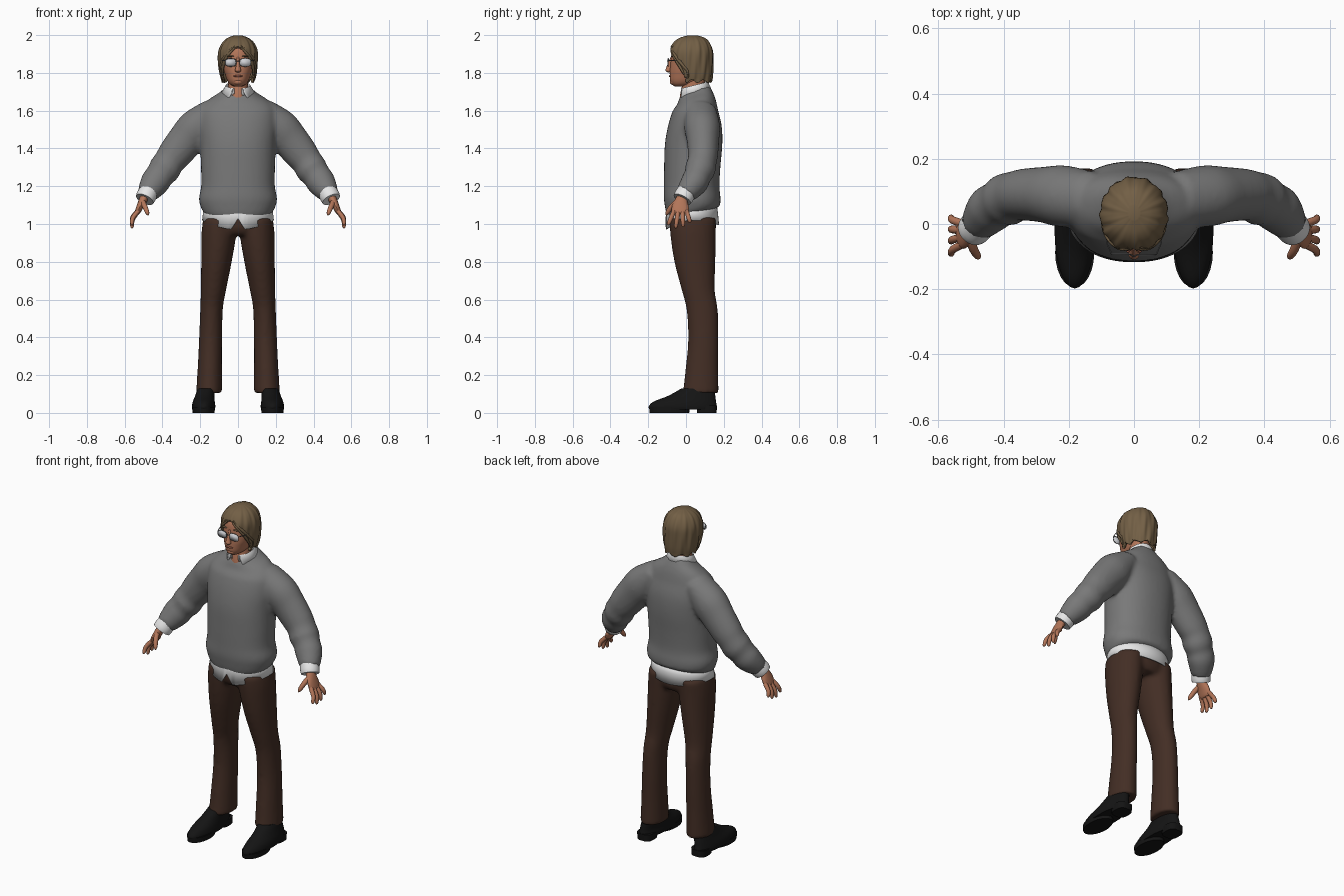
import bpy, bmesh, math
from mathutils import Vector, Matrix

cube = bpy.data.objects.get("Cube")
if cube:
    bpy.data.objects.remove(cube, do_unlink=True)


def material(name, *rgb):
    mat = bpy.data.materials.new(name)
    mat.use_nodes = True
    mat.diffuse_color = (*rgb, 1)
    mat.node_tree.nodes["Principled BSDF"].inputs["Base Color"].default_value = (*rgb, 1)
    return mat


grey_wool = material("grey wool", .19, .19, .19)
white_cotton = material("white cotton", .8, .8, .8)
brown_cloth = material("brown cloth", .056, .027, .018)
black_leather = material("black leather", .007, .007, .007)
skin = material("skin", .45, .18, .1)
lip_red = material("lip", .3, .1, .065)
hair_brown = material("hair", .17, .115, .06)
lens_grey = material("lens", .62, .63, .66)
frame_grey = material("frame", .12, .12, .12)


def smooth_sections(sections, steps):
    """Catmull-Rom interpolation through (x, y, z, radius_a, radius_b) sections."""
    result = []
    last = len(sections) - 1
    for i in range(last):
        before, start = sections[max(i - 1, 0)], sections[i]
        end, after = sections[i + 1], sections[min(i + 2, last)]
        for s in range(steps):
            t = s / steps
            result.append([b + t / 2 * (c - a + t * (2 * a - 5 * b + 4 * c - d + t * (3 * (b - c) + d - a)))
                           for a, b, c, d in zip(before, start, end, after)])
    return result + [list(sections[last])]


def loft(bm, sections, sides=24, power=2, upright=True, steps=4, cap_start=True, side=1):
    """Skin rings along the sections; upright rings are level, others follow the path."""
    rows = smooth_sections(sections, steps)
    centres = [Vector((side * r[0], r[1], r[2])) for r in rows]
    rings = []
    for i, row in enumerate(rows):
        u, v = Vector((1, 0, 0)), Vector((0, 1, 0))
        if not upright:
            tangent = (centres[min(i + 1, len(rows) - 1)] - centres[max(i - 1, 0)]).normalized()
            u = (v - tangent * v.dot(tangent)).normalized()
            v = tangent.cross(u)
        ring = []
        for k in range(sides):
            angle = math.tau * k / sides
            c, s = math.cos(angle), math.sin(angle)
            p = math.copysign(abs(c) ** (2 / power), c) * row[3]
            q = math.copysign(abs(s) ** (2 / power), s) * row[4]
            ring.append(bm.verts.new(centres[i] + u * p + v * q))
        rings.append(ring)
    for low, high in zip(rings, rings[1:]):
        for k in range(sides):
            n = (k + 1) % sides
            bm.faces.new((low[k], low[n], high[n], high[k]))
    if cap_start:
        bm.faces.new(rings[0][::-1])
    bm.faces.new(rings[-1])


def finish(name, bm, mat, voxel=0, thickness=0):
    bmesh.ops.recalc_face_normals(bm, faces=bm.faces)
    mesh = bpy.data.meshes.new(name)
    bm.to_mesh(mesh)
    bm.free()
    mesh.materials.append(mat)
    obj = bpy.data.objects.new(name, mesh)
    bpy.context.collection.objects.link(obj)
    bpy.context.view_layer.objects.active = obj
    obj.select_set(True)
    bpy.ops.object.shade_smooth_by_angle(angle=math.radians(45))
    obj.select_set(False)
    if voxel:
        remesh = obj.modifiers.new("Fuse", "REMESH")
        remesh.mode = "VOXEL"
        remesh.voxel_size = voxel
        remesh.use_smooth_shade = True
        relax = obj.modifiers.new("Relax", "SMOOTH")
        relax.iterations = 4
    if thickness:
        obj.modifiers.new("Thickness", "SOLIDIFY").thickness = thickness
    return obj


def blob(name, mat, centre, scale):
    bm = bmesh.new()
    matrix = Matrix.Translation(centre) @ Matrix.Diagonal((*scale, 1))
    bmesh.ops.create_uvsphere(bm, u_segments=16, v_segments=8, radius=1, matrix=matrix)
    finish(name, bm, mat)


def cord(name, mat, points, depth, cyclic=False, tapered=False):
    curve = bpy.data.curves.new(name, "CURVE")
    curve.dimensions = "3D"
    curve.bevel_depth, curve.bevel_resolution, curve.use_fill_caps = depth, 2, True
    spline = curve.splines.new("POLY")
    spline.points.add(len(points) - 1)
    spline.use_cyclic_u, spline.use_smooth = cyclic, True
    for i, (knot, point) in enumerate(zip(spline.points, points)):
        knot.co = (*point, 1)
        if tapered:
            knot.radius = .25 + math.sin(math.pi * i / (len(points) - 1))
    curve.materials.append(mat)
    bpy.context.collection.objects.link(bpy.data.objects.new(name, curve))


# Sweater: torso and sleeves fused into one skin
bm = bmesh.new()
loft(bm, [(0, .03, 1.045, .17, .12), (0, .035, 1.07, .19, .14), (0, .033, 1.13, .207, .15),
          (0, .03, 1.2, .195, .147), (0, .033, 1.3, .196, .149), (0, .04, 1.42, .2, .152),
          (0, .047, 1.52, .208, .142), (0, .05, 1.6, .2, .12), (0, .055, 1.65, .165, .1),
          (0, .05, 1.69, .1, .085), (0, .05, 1.71, .078, .073)], sides=40, power=2.2)
for v in bm.verts:
    if v.co.z > 1.6:
        v.co.z += (v.co.y - .05) * .3 * (v.co.z - 1.6) / .1
    elif v.co.z < 1.1:
        v.co.z += v.co.y * .2 * (1.1 - v.co.z) / .05
for side in (1, -1):
    loft(bm, [(.13, .075, 1.6, .085, .07), (.215, .085, 1.515, .095, .1), (.275, .09, 1.445, .086, .097),
              (.335, .09, 1.37, .08, .09), (.365, .085, 1.33, .077, .082), (.39, .075, 1.29, .081, .085),
              (.415, .062, 1.257, .072, .076), (.44, .045, 1.22, .073, .077), (.47, .01, 1.175, .06, .062),
              (.482, -.005, 1.155, .05, .052)], upright=False, side=side)
finish("sweater", bm, grey_wool, voxel=.012)

# Trousers: hips and legs fused
bm = bmesh.new()
loft(bm, [(0, .04, .94, .15, .1), (0, .037, .98, .182, .122), (0, .035, 1.09, .175, .12)], sides=32)
for side in (1, -1):
    loft(bm, [(.1, .037, 1.03, .085, .122), (.101, .037, .95, .092, .121), (.114, .047, .8, .081, .109),
              (.13, .065, .65, .067, .088), (.14, .085, .55, .06, .083), (.145, .092, .4, .061, .08),
              (.149, .085, .25, .064, .086), (.153, .078, .105, .069, .095)], side=side)
finish("trousers", bm, brown_cloth, voxel=.012)

# Shirt tail with curved hem and a front notch
bm = bmesh.new()
loft(bm, [(0, .033, 1.02, .19, .142), (0, .033, 1.1, .18, .13)], sides=64, steps=2)
bmesh.ops.delete(bm, geom=[f for f in bm.faces if len(f.verts) > 4], context="FACES_ONLY")
for v in bm.verts:
    if v.co.z < 1.03:
        front = (.033 - v.co.y) / .142
        v.co.z -= .05 * front ** 2 if front > 0 else .025 * front ** 2
        if front > 0:
            v.co.z += .06 * max(0, 1 - abs(v.co.x) / .035)
finish("shirt_tail", bm, white_cotton, thickness=.005)

# Shirt collar: stand folded over into pointed flaps
bm = bmesh.new()
count, rows = 32, []
for i in range(count + 1):
    f = i / count * 2 - 1
    row = []
    for gap, rx, ry, drop in ((.3, .062, .07, .05), (.3, .064, .072, 0), (.62, .086, .088, .035)):
        angle = f * (math.pi - gap)
        height = 1.735 + .018 * math.cos(angle) - drop
        if gap > .5:
            height -= .02 * abs(f) ** 8
        row.append(bm.verts.new((rx * math.sin(angle), .045 + ry * math.cos(angle), height)))
    rows.append(row)
for a, b in zip(rows, rows[1:]):
    for j in range(2):
        bm.faces.new((a[j], b[j], b[j + 1], a[j + 1]))
finish("shirt_collar", bm, white_cotton, thickness=.005)

for side, label in ((1, "left"), (-1, "right")):
    # Cuff
    bm = bmesh.new()
    loft(bm, [(.465, .012, 1.185, .05, .05), (.485, -.01, 1.148, .053, .053), (.494, -.02, 1.13, .05, .05)],
         upright=False, side=side)
    finish(label + "_cuff", bm, white_cotton)

    # Hand: palm, four fingers and thumb
    bm = bmesh.new()
    loft(bm, [(.485, -.01, 1.16, .026, .022), (.503, -.024, 1.125, .034, .022), (.52, -.03, 1.09, .045, .018),
              (.533, -.031, 1.06, .042, .014), (.536, -.031, 1.052, .03, .007)], sides=16, upright=False, side=side)
    for base, tip, length in ((-.063, -.095, .075), (-.041, -.055, .092), (-.019, -.015, .085), (.002, .022, .062)):
        points = [(.528 + .034 * math.sin(t * 2), base + (tip - base) * t, 1.07 - length * t) for t in (0, .5, .9, 1)]
        loft(bm, [(*p, r, r) for p, r in zip(points, (.0125, .012, .0095, .003))],
             sides=10, upright=False, steps=3, side=side)
    loft(bm, [(.507, -.04, 1.125, .014, .014), (.492, -.078, 1.09, .014, .014),
              (.48, -.098, 1.06, .011, .011), (.475, -.105, 1.047, .003, .003)],
         sides=10, upright=False, side=side)
    finish(label + "_hand", bm, skin)

    # Shoe: upper, front sole and heel
    bm = bmesh.new()
    loft(bm, [(.182, -.017, .018, .06, .176), (.182, -.017, .035, .062, .18), (.181, -.006, .06, .058, .165),
              (.176, .03, .09, .051, .125), (.168, .062, .13, .046, .085)], sides=28, side=side)
    loft(bm, [(.182, -.088, 0, .058, .105), (.182, -.088, .03, .06, .107)], steps=1, side=side)
    loft(bm, [(.18, .11, 0, .046, .052), (.18, .11, .04, .048, .054)], steps=1, power=3, side=side)
    finish(label + "_shoe", bm, black_leather)

# Neck and head
bm = bmesh.new()
loft(bm, [(0, .025, 1.63, .06, .06), (0, .03, 1.68, .055, .062), (0, .04, 1.74, .052, .06), (0, .04, 1.8, .055, .06)])
finish("neck", bm, skin)
bm = bmesh.new()
loft(bm, [(0, -.03, 1.728, .02, .03), (0, -.012, 1.74, .042, .062), (0, .002, 1.76, .057, .086),
          (0, .01, 1.79, .068, .096), (0, .015, 1.82, .077, .1), (0, .02, 1.87, .083, .1),
          (0, .025, 1.92, .082, .097), (0, .03, 1.96, .06, .068), (0, .03, 1.975, .02, .02)], sides=32, power=2.15)
finish("head", bm, skin)
bm = bmesh.new()
loft(bm, [(0, -.088, 1.803, .008, .008), (0, -.093, 1.812, .017, .016), (0, -.09, 1.83, .012, .014),
          (0, -.08, 1.865, .008, .01), (0, -.075, 1.885, .006, .006)], sides=16)
finish("nose", bm, skin)
blob("lips", lip_red, (0, -.083, 1.783), (.024, .008, .006))
blob("chin", skin, (0, -.066, 1.752), (.026, .02, .016))

# Glasses and eyebrows
for side, label in ((1, "left"), (-1, "right")):
    blob(label + "_eyebrow", hair_brown, (side * .038, -.07, 1.889), (.022, .009, .004))
    outline = []
    for k in range(24):
        c, s = math.cos(math.tau * k / 24), math.sin(math.tau * k / 24)
        outline.append((side * .039 + .029 * math.copysign(abs(c) ** .7, c), -.094,
                        1.855 + .021 * math.copysign(abs(s) ** .7, s)))
    bm = bmesh.new()
    bm.faces.new([bm.verts.new(p) for p in outline])
    finish(label + "_lens", bm, lens_grey, thickness=.003)
    cord(label + "_rim", frame_grey, outline, .0018, cyclic=True)
    cord(label + "_temple", frame_grey, [(side * .068, -.094, 1.865), (side * .083, -.06, 1.865),
                                         (side * .092, .02, 1.86)], .002)
cord("bridge", frame_grey, [(-.011, -.094, 1.86), (0, -.1, 1.863), (.011, -.094, 1.86)], .002)

# Hair: rippled shell, open at the face below a centre parting
hair_sections = [(0, .042, 1.755, .086, .094), (0, .036, 1.8, .097, .106), (0, .03, 1.87, .104, .114),
                 (0, .028, 1.92, .101, .113), (0, .03, 1.96, .083, .094), (0, .033, 1.985, .055, .066),
                 (0, .035, 1.999, .018, .022)]


def opening(z):
    return .085 * (1 - max(0, (z - 1.76) / .185) ** 3)


bm = bmesh.new()
loft(bm, hair_sections, sides=96, steps=6, cap_start=False)
for v in bm.verts:
    angle = math.atan2(v.co.x, v.co.y - .03)
    ripple = 1 + .022 * math.sin(13 * angle + 22 * v.co.z) + .012 * math.sin(23 * angle)
    v.co.x *= ripple
    v.co.y = .03 + (v.co.y - .03) * ripple
    if v.co.z < 1.76:
        v.co.z += .008 * math.sin(9 * angle)
gone = []
for f in bm.faces:
    c = f.calc_center_median()
    if c.y < 0 and abs(c.x) < opening(c.z):
        gone.append(f)
bmesh.ops.delete(bm, geom=gone, context="FACES")
finish("hair", bm, hair_brown, thickness=.012)

# Curtain locks along the hairline
edge_rows = [r for r in smooth_sections(hair_sections, 5) if 1.765 < r[2] < 1.95]
for side, label in ((1, "left"), (-1, "right")):
    for number, spread in enumerate((0, .012)):
        path = []
        for x, y, z, rx, ry in edge_rows:
            across = min(max(opening(z), .004) + spread, rx * .96)
            path.append((side * across, y + .003 - ry * math.sqrt(1 - (across / rx) ** 2), z))
        cord(f"{label}_lock_{number + 1}", hair_brown, path, .007, tapered=True)
